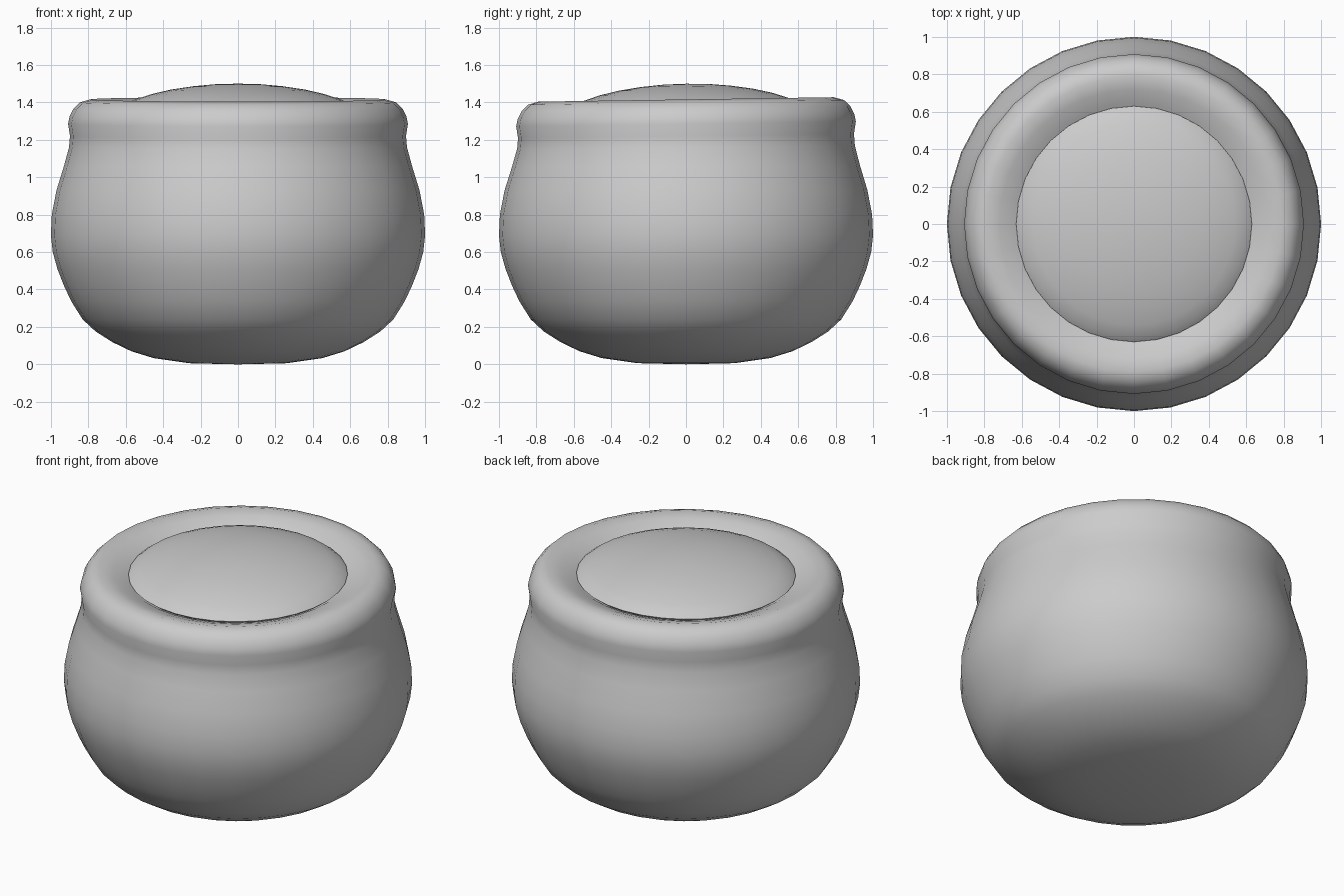
import bpy, bmesh, math

default = bpy.data.objects.get("Cube")
if default:
    bpy.data.objects.remove(default)

SEGMENTS = 32
RIM_TILT = 0.015

clay = bpy.data.materials.new("plain grey")
clay.use_nodes = True
grey = (0.6, 0.6, 0.6, 1)
clay.diffuse_color = grey
clay.node_tree.nodes["Principled BSDF"].inputs["Base Color"].default_value = grey


def lathe(name, profile):
    """Spin a (radius, height) profile that starts and ends on the axis."""
    bm = bmesh.new()
    verts = [bm.verts.new((r, 0, z)) for r, z in profile]
    edges = [bm.edges.new(pair) for pair in zip(verts, verts[1:])]
    bmesh.ops.spin(bm, geom=verts + edges, cent=(0, 0, 0), axis=(0, 0, 1),
                   angle=math.tau, steps=SEGMENTS)
    bmesh.ops.remove_doubles(bm, verts=bm.verts, dist=0.0005)
    bmesh.ops.recalc_face_normals(bm, faces=bm.faces)
    # The mouth of the pot leans gently towards the front
    for v in bm.verts:
        lean = min(max((v.co.z - 1.0) / 0.25, 0), 1)
        v.co.z += RIM_TILT * v.co.y * lean
    mesh = bpy.data.meshes.new(name)
    bm.to_mesh(mesh)
    bm.free()
    mesh.materials.append(clay)
    obj = bpy.data.objects.new(name, mesh)
    bpy.context.collection.objects.link(obj)
    bpy.ops.object.select_all(action='DESELECT')
    obj.select_set(True)
    bpy.context.view_layer.objects.active = obj
    bpy.ops.object.shade_smooth_by_angle(angle=math.radians(50))
    return obj


# Rounded body, neck, rolled rim and the sloping seat under the lid
lathe("pot_body", [
    (0, 0), (0.26, 0.006), (0.45, 0.033), (0.57, 0.07), (0.67, 0.118),
    (0.76, 0.175), (0.83, 0.24), (0.89, 0.335), (0.93, 0.42), (0.965, 0.51),
    (0.99, 0.6), (1.0, 0.69), (0.995, 0.8), (0.97, 0.93), (0.93, 1.06),
    (0.903, 1.16), (0.898, 1.22), (0.908, 1.285), (0.9, 1.325),
    (0.88, 1.365), (0.845, 1.4), (0.79, 1.416), (0.72, 1.398),
    (0.64, 1.367), (0.58, 1.33), (0, 1.32)])

# Shallow domed lid resting inside the rim
lathe("domed_lid", [
    (0, 1.5), (0.12, 1.497), (0.24, 1.486), (0.36, 1.468), (0.46, 1.445),
    (0.54, 1.419), (0.6, 1.394), (0.63, 1.37), (0.6, 1.345), (0, 1.34)])
